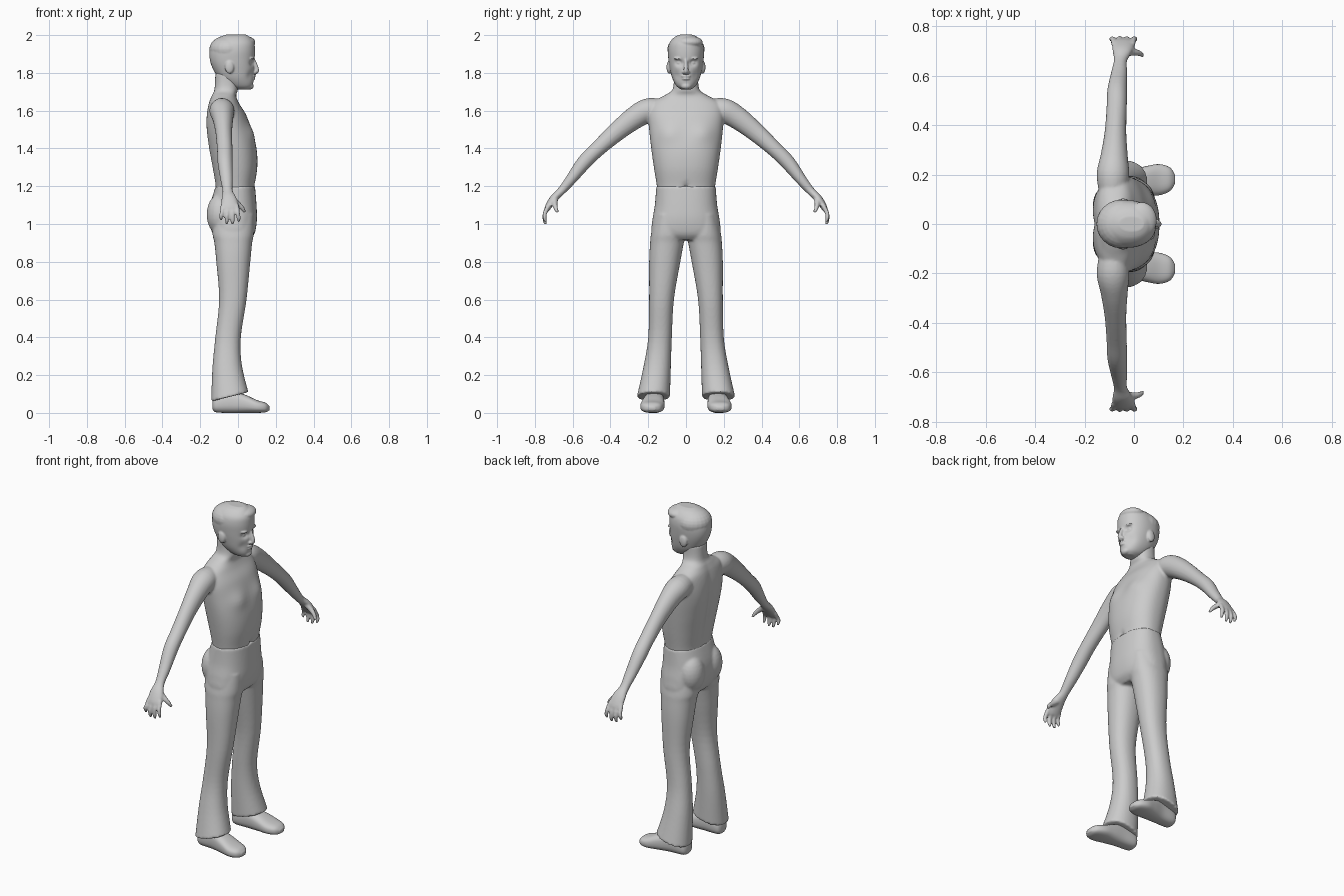
import bpy, bmesh, math
from mathutils import Vector, Matrix

grey = bpy.data.materials.new("plain grey")
grey.diffuse_color = (0.6, 0.6, 0.6, 1)
X, Y, Z = Vector((1, 0, 0)), Vector((0, 1, 0)), Vector((0, 0, 1))


def smooth_rows(rows, steps=5):
    """Catmull-Rom interpolation between rows of numbers."""
    out = []
    for i in range(len(rows) - 1):
        p = [rows[max(i - 1, 0)], rows[i], rows[i + 1], rows[min(i + 2, len(rows) - 1)]]
        for k in range(steps):
            t = k / steps
            out.append([0.5 * (2 * b + (c - a) * t + (2 * a - 5 * b + 4 * c - d) * t * t
                               + (3 * b - a - 3 * c + d) * t ** 3) for a, b, c, d in zip(*p)])
    return out + [list(rows[-1])]


def loft(bm, rings, n=40, power=2.0):
    """Skin closed superellipse rings given as (centre, half axis u, half axis v)."""
    prev = None
    for c, u, v in rings:
        cur = []
        for i in range(n):
            a = 2 * math.pi * i / n
            co, si = math.cos(a), math.sin(a)
            cur.append(bm.verts.new(c + u * math.copysign(abs(co) ** (2 / power), co)
                                    + v * math.copysign(abs(si) ** (2 / power), si)))
        if prev:
            for i in range(n):
                j = (i + 1) % n
                bm.faces.new((prev[i], prev[j], cur[j], cur[i]))
        else:
            bm.faces.new(cur[::-1])
        prev = cur
    bm.faces.new(prev)


def column(bm, rows, power=2.0, n=40):
    """Upright loft from rows (z, x back, x front, y min, y max, tilt)."""
    loft(bm, [(Vector(((b + f) / 2, (l + r) / 2, z)), Vector(((f - b) / 2, 0, t * (f - b) / 2)),
               Y * ((r - l) / 2)) for z, b, f, l, r, t in smooth_rows(rows)], n, power)


def tube(bm, rows, s=1, n=20, axis=X):
    """Loft along a path of rows (x, y, z, radius along axis, radius across)."""
    pts = smooth_rows([(x, s * y, z, a, b) for x, y, z, a, b in rows])
    rings = []
    for i, p in enumerate(pts):
        t = (Vector(pts[min(i + 1, len(pts) - 1)][:3]) - Vector(pts[max(i - 1, 0)][:3])).normalized()
        v = t.cross(axis).normalized()
        rings.append((Vector(p[:3]), v.cross(t) * p[3], v * p[4]))
    loft(bm, rings, n)


def blob(bm, c, r):
    bmesh.ops.create_uvsphere(bm, u_segments=24, v_segments=14, radius=1,
                              matrix=Matrix.Translation(c) @ Matrix.Diagonal((*r, 1)))


def sculpt(bm, centre, radii, push):
    """Soft push of the surface around a point."""
    for v in bm.verts:
        d = sum(((v.co[i] - centre[i]) / radii[i]) ** 2 for i in range(3))
        if d < 6:
            v.co += Vector(push) * math.exp(-d)


def finish(bm, name, voxel=0, smooth=4):
    bmesh.ops.recalc_face_normals(bm, faces=bm.faces)
    me = bpy.data.meshes.new(name)
    bm.to_mesh(me)
    bm.free()
    me.materials.append(grey)
    for p in me.polygons:
        p.use_smooth = True
    ob = bpy.data.objects.new(name, me)
    bpy.context.collection.objects.link(ob)
    if voxel:
        m = ob.modifiers.new("blend", 'REMESH')
        m.mode, m.voxel_size, m.use_smooth_shade = 'VOXEL', voxel, True
        m = ob.modifiers.new("soften", 'SMOOTH')
        m.factor, m.iterations = 0.5, smooth
    return ob


# Upper body: torso and neck
bm = bmesh.new()
torso = [(1.15, -.125, .088, .15), (1.2, -.12, .088, .154), (1.3, -.137, .102, .17),
         (1.4, -.155, .098, .184), (1.5, -.165, .07, .195), (1.58, -.165, .042, .2),
         (1.64, -.155, .005, .185), (1.68, -.14, -.01, .115), (1.715, -.125, .0, .07),
         (1.8, -.12, .0, .064)]
column(bm, [(z, b, f, -h, h, 0) for z, b, f, h in torso], 2.3, 64)
sculpt(bm, (-.16, 0, 1.4), (.06, .025, .2), (.015, 0, 0))     # spine furrow
sculpt(bm, (.09, 0, 1.2), (.03, .015, .015), (-.015, 0, 0))   # navel
for s in (1, -1):
    sculpt(bm, (.06, s * .09, 1.48), (.06, .06, .05), (.014, 0, 0))     # chest
    sculpt(bm, (-.16, s * .1, 1.52), (.05, .06, .09), (-.006, 0, 0))    # shoulder blade
    # Arm and palm
    tube(bm, [(-.085, .12, 1.6, .055, .06), (-.085, .2, 1.6, .066, .065),
              (-.08, .275, 1.56, .055, .06), (-.075, .37, 1.485, .044, .05),
              (-.07, .47, 1.395, .041, .041), (-.068, .54, 1.325, .04, .039),
              (-.06, .61, 1.235, .033, .029), (-.055, .66, 1.175, .027, .022),
              (-.048, .7, 1.135, .04, .021), (-.043, .73, 1.09, .046, .017),
              (-.043, .738, 1.07, .042, .012)], s, 28)
    # Fingers and thumb
    for x, tip, lean in ((-.08, 1.02, -.01), (-.055, 1.0, -.004), (-.03, .997, .002), (-.006, 1.01, .01)):
        tube(bm, [(x, .725, 1.1, .012, .012), (x + lean / 2, .746, 1.06, .0115, .012),
                  (x + lean, .749, tip + .025, .0105, .011), (x + lean, .741, tip, .007, .007)], s, 12)
    tube(bm, [(-.04, .69, 1.14, .016, .018), (-.005, .695, 1.11, .015, .015),
              (.022, .69, 1.085, .012, .012), (.036, .68, 1.06, .008, .008)], s, 12, Y)
finish(bm, "upper_body", .0065, 4)

# Trousers: hips and flared legs
bm = bmesh.new()
hips = [(1.2, -.118, .09, .157), (1.1, -.148, .098, .165), (1.02, -.152, .1, .178),
        (.95, -.135, .088, .18), (.915, -.1, .06, .13)]
column(bm, [(z, b, f, -h, h, 0) for z, b, f, h in hips], 2.4, 64)
legs = [(1.05, -.13, .085, .02, .165, 0), (.95, -.135, .084, .004, .185, 0),
        (.9, -.125, .075, .012, .19, 0), (.8, -.115, .065, .03, .195, 0),
        (.6, -.1, .045, .064, .195, 0), (.4, -.12, .015, .075, .2, 0),
        (.25, -.135, .02, .08, .224, .08), (.085, -.142, .055, .085, .26, .25)]
for s in (1, -1):
    column(bm, [(z, b, f, s * i, s * o, t) for z, b, f, i, o, t in legs], 2.2)
    blob(bm, (-.092, s * .082, 1.05), (.074, .08, .11))       # seat
finish(bm, "trousers", .0075, 3)

# Head: skull and jaw
bm = bmesh.new()
skull = [(1.712, .0, .055, .025), (1.73, -.05, .076, .05), (1.77, -.1, .083, .072),
         (1.82, -.132, .086, .085), (1.87, -.149, .088, .093), (1.92, -.149, .09, .096),
         (1.96, -.132, .085, .087), (1.99, -.095, .062, .06), (2.003, -.06, .04, .03)]
column(bm, [(z, b, f, -h, h, 0) for z, b, f, h in skull], 2.2, 96)
for s in (1, -1):
    sculpt(bm, (.08, s * .036, 1.853), (.04, .021, .015), (-.018, 0, 0))   # eye socket
    sculpt(bm, (.07, s * .05, 1.785), (.04, .02, .025), (-.008, 0, 0))     # cheek
    blob(bm, (.058, s * .036, 1.853), (.014, .014, .01))                   # eye
    blob(bm, (.07, s * .038, 1.876), (.016, .027, .007))                   # brow
    blob(bm, (-.045, s * .09, 1.83), (.024, .013, .035))                   # ear
    blob(bm, (.088, s * .012, 1.803), (.012, .01, .008))                   # nostril
tube(bm, [(.075, 0, 1.88, .009, .01), (.088, 0, 1.85, .01, .012),
          (.1, 0, 1.812, .013, .012), (.09, 0, 1.798, .01, .008)], 1, 16, Y)  # nose
blob(bm, (.08, 0, 1.783), (.014, .026, .006))        # upper lip
blob(bm, (.079, 0, 1.768), (.014, .022, .006))       # lower lip
blob(bm, (.062, 0, 1.73), (.022, .028, .018))        # chin
# Hair: cap with raised front edge
blob(bm, (.03, .015, 1.962), (.062, .074, .034))
blob(bm, (-.05, 0, 1.925), (.102, .099, .074))
finish(bm, "head", .0045, 3)

# Shoes
for s, side in ((1, "left"), (-1, "right")):
    bm = bmesh.new()
    shoe = [(-.135, .163, .025, .02, .07), (-.115, .163, .045, .003, .095), (-.03, .166, .05, 0, .115),
            (.04, .173, .059, 0, .095), (.1, .179, .063, 0, .068), (.145, .181, .048, .003, .054),
            (.166, .181, .018, .014, .036)]
    loft(bm, [(Vector((x, s * y, (lo + hi) / 2)), Y * h, Z * ((hi - lo) / 2))
              for x, y, h, lo, hi in smooth_rows(shoe)], 32, 2.6)
    finish(bm, side + "_shoe")
